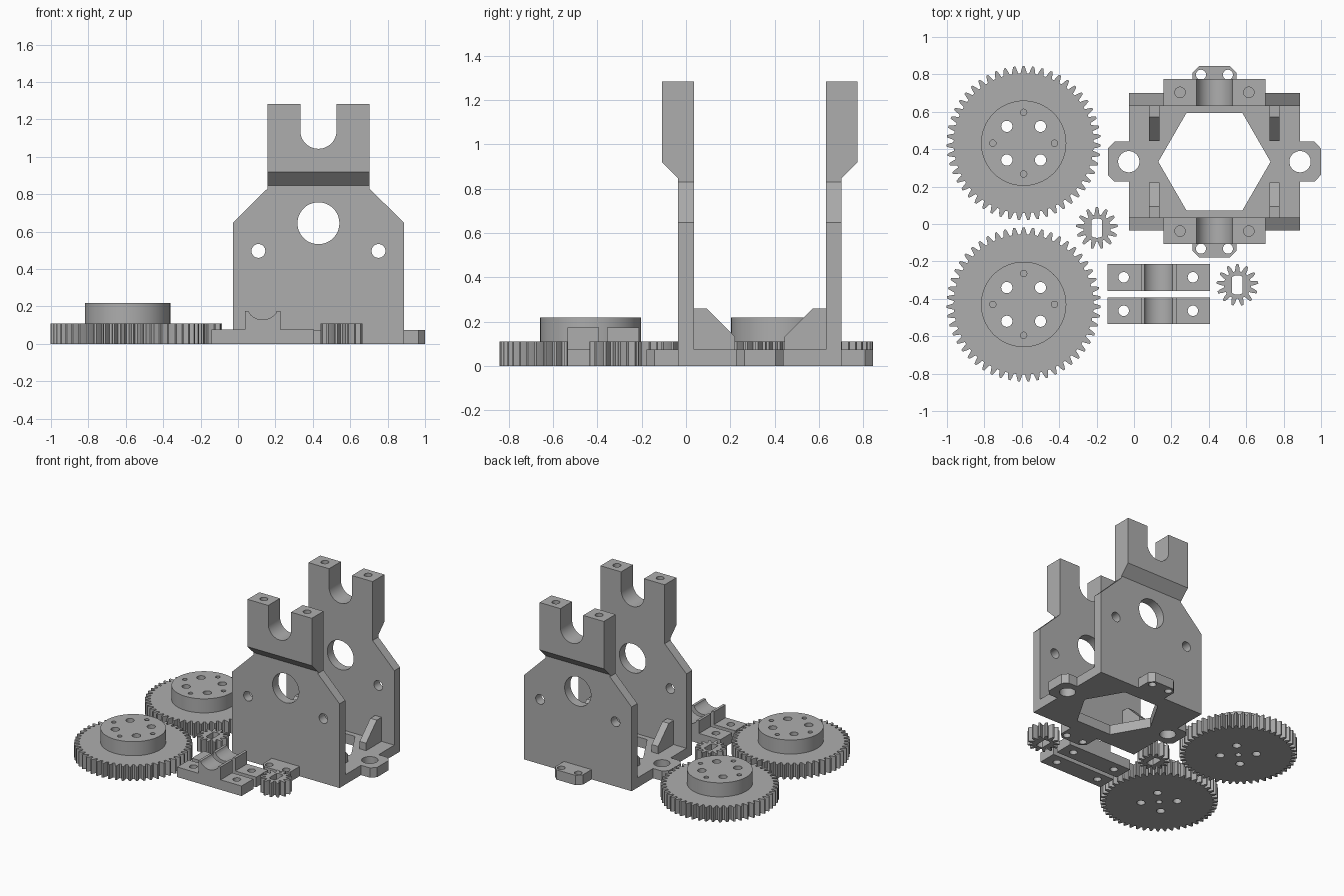
import bpy, bmesh, math
from mathutils import Matrix, Vector

if "Cube" in bpy.data.objects:
    bpy.data.objects.remove(bpy.data.objects["Cube"])

grey = bpy.data.materials.new("plain grey")
grey.diffuse_color = (0.42, 0.42, 0.42, 1)
grey.use_nodes = True
grey.node_tree.nodes["Principled BSDF"].inputs["Base Color"].default_value = grey.diffuse_color

# Axis frames: 2D outline (u, v) and extrusion direction w
FRAMES = {
    "z": lambda u, v, w: Vector((u, v, w)),
    "y": lambda u, v, w: Vector((u, w, v)),
    "x": lambda u, v, w: Vector((w, u, v)),
}


def prism(name, outline, lo, hi, axis="z"):
    """Extrude a 2D outline between lo and hi along an axis."""
    f = FRAMES[axis]
    bm = bmesh.new()
    a = [bm.verts.new(f(u, v, lo)) for u, v in outline]
    b = [bm.verts.new(f(u, v, hi)) for u, v in outline]
    bm.faces.new(a)
    bm.faces.new(b)
    n = len(a)
    for i in range(n):
        j = (i + 1) % n
        bm.faces.new((a[i], a[j], b[j], b[i]))
    bmesh.ops.recalc_face_normals(bm, faces=bm.faces)
    me = bpy.data.meshes.new(name)
    bm.to_mesh(me)
    bm.free()
    me.materials.append(grey)
    ob = bpy.data.objects.new(name, me)
    bpy.context.collection.objects.link(ob)
    return ob


def circle(u, v, r, n=32, start=0.0):
    return [(u + r * math.cos(start + 2 * math.pi * i / n),
             v + r * math.sin(start + 2 * math.pi * i / n)) for i in range(n)]


def rect(u0, u1, v0, v1):
    return [(u0, v0), (u1, v0), (u1, v1), (u0, v1)]


def finish(ob, cuts=()):
    """Subtract (outline, lo, hi, axis) cuts, then smooth the round faces."""
    cutters = [prism("cutter", *c) for c in cuts]
    for c in cutters:
        m = ob.modifiers.new("cut", "BOOLEAN")
        m.operation, m.solver, m.object = "DIFFERENCE", "EXACT", c
        c.hide_render = True
    dg = bpy.context.evaluated_depsgraph_get()
    me = bpy.data.meshes.new_from_object(ob.evaluated_get(dg))
    ob.modifiers.clear()
    ob.data = me
    for c in cutters:
        bpy.data.objects.remove(c)
    me.shade_smooth()
    me.set_sharp_from_angle(angle=math.radians(30))
    return ob


CX, CY, T = 0.43, 0.333, 0.075     # bracket centre and plate thickness
IN, OUT = 0.298, 0.368             # wall faces measured from the centre

# Base plate with four chamfered ears, a hexagonal opening and screw holes
quarter = [(0.57, 0.07), (0.535, 0.107), (0.458, 0.107), (0.458, OUT),
           (0.118, OUT), (0.118, 0.475), (0.082, 0.511)]
outline = quarter + [(-x, y) for x, y in reversed(quarter)]
outline += [(-x, -y) for x, y in quarter] + [(x, -y) for x, y in reversed(quarter)]
base = prism("base_plate", [(CX + x, CY + y) for x, y in outline], 0, T)
cuts = [(circle(CX, CY, 0.30, 6), -1, 1, "z")]
for s in (-1, 1):
    cuts.append((circle(CX + s * 0.458, CY, 0.057), -1, 1, "z"))
    for x in (-0.072, 0.072):
        cuts.append((circle(CX + x, CY + s * 0.465, 0.027, 24), -1, 1, "z"))
finish(base, cuts)

# Front and back: wall, forked head and two gussets
for s, side in ((-1, "front"), (1, "back")):
    def Y(d):
        return CY + s * d

    lo, hi = sorted((Y(IN), Y(OUT)))
    half = [(0.458, T), (0.458, 0.647), (0.273, 0.83), (0.273, 0.846)]
    wall = prism(side + "_wall", [(CX + x, z) for x, z in half] +
                 [(CX - x, z) for x, z in reversed(half)], lo, hi, "y")
    finish(wall, [(circle(CX, 0.645, 0.112, 48), -2, 2, "y")] +
           [(circle(CX + x, 0.497, 0.037), -2, 2, "y") for x in (-0.321, 0.321)])

    head = prism(side + "_forked_head",
                 [(Y(IN), 0.846), (Y(OUT), 0.846), (Y(0.441), 0.919),
                  (Y(0.441), 1.283), (Y(IN), 1.283)],
                 CX - 0.273, CX + 0.273, "x")
    slot = [(CX + 0.097, 1.5), (CX - 0.097, 1.5)]
    slot += [(CX - 0.097 * math.cos(a), 1.14 - 0.097 * math.sin(a))
             for a in (math.pi * i / 24 for i in range(25))]
    finish(head, [(slot, -2, 2, "y")] +
           [(circle(CX + x, Y(0.371), 0.028, 24), 1.03, 1.5, "z") for x in (-0.184, 0.184)])

    for sx, hand in ((-1, "left"), (1, "right")):
        x0, x1 = sorted((CX + sx * 0.294, CX + sx * 0.349))
        prism(f"{side}_{hand}_gusset",
              [(Y(IN), T), (Y(IN), 0.26), (Y(0.24), 0.26), (Y(0.111), 0.132), (Y(0.111), T)],
              x0, x1, "x")


def gear_outline(cx, cy, teeth, root, tip):
    mid = (root + tip) / 2
    pts = []
    for i in range(teeth):
        for f, r in ((-0.36, root), (-0.25, mid), (-0.11, tip),
                     (0.11, tip), (0.25, mid), (0.36, root)):
            a = math.pi / 2 + (i + f) * 2 * math.pi / teeth
            pts.append((cx + r * math.cos(a), cy + r * math.sin(a)))
    return pts


# Large gears with a drilled hub
for name, gx, gy in (("back", -0.59, 0.432), ("front", -0.59, -0.43)):
    through = [(circle(gx + x, gy + y, 0.03, 24), -1, 1, "z")
               for x in (-0.09, 0.09) for y in (-0.09, 0.09)]
    gear = prism(name + "_large_gear", gear_outline(gx, gy, 51, 0.374, 0.412), 0, 0.11)
    finish(gear, through + [(circle(gx, gy, 0.022, 24), -1, 0.08, "z")])
    hub = prism(name + "_gear_hub", circle(gx, gy, 0.228, 64), 0.11, 0.218)
    finish(hub, through + [(circle(gx + x, gy + y, 0.017, 16), 0.13, 1, "z")
                           for x, y in ((0.165, 0), (-0.165, 0), (0, 0.165), (0, -0.165))])

# Small pinions with a flat-sided shaft bore
for name, gx, gy in (("left", -0.198, -0.022), ("right", 0.553, -0.326)):
    bore = [(gx + max(-0.028, min(0.028, x)), gy + y) for x, y in circle(0, 0, 0.052, 32)]
    pinion = prism(name + "_pinion", gear_outline(gx, gy, 13, 0.073, 0.112), 0, 0.11)
    finish(pinion, [(bore, -1, 1, "z")])

# Bearing clamps: flanged bar with a round trough
for name, y0, y1 in (("back", -0.357, -0.213), ("front", -0.535, -0.393)):
    mx, r = 0.132, 0.0907
    w = math.asin(0.075 / r)
    arc = [(mx + r * math.sin(a), 0.22 - r * math.cos(a))
           for a in (w - 2 * w * i / 20 for i in range(21))]
    arc[0], arc[-1] = (arc[0][0], 0.175), (arc[-1][0], 0.175)
    prof = [(-0.143, 0), (0.405, 0), (0.405, 0.077), (mx + 0.095, 0.077), (mx + 0.095, 0.175)]
    prof += arc + [(mx - 0.095, 0.175), (mx - 0.095, 0.077), (-0.143, 0.077)]
    clamp = prism(name + "_clamp", prof, y0, y1, "y")
    finish(clamp, [(circle(x, (y0 + y1) / 2, 0.028, 24), -1, 1, "z") for x in (-0.055, 0.315)])
